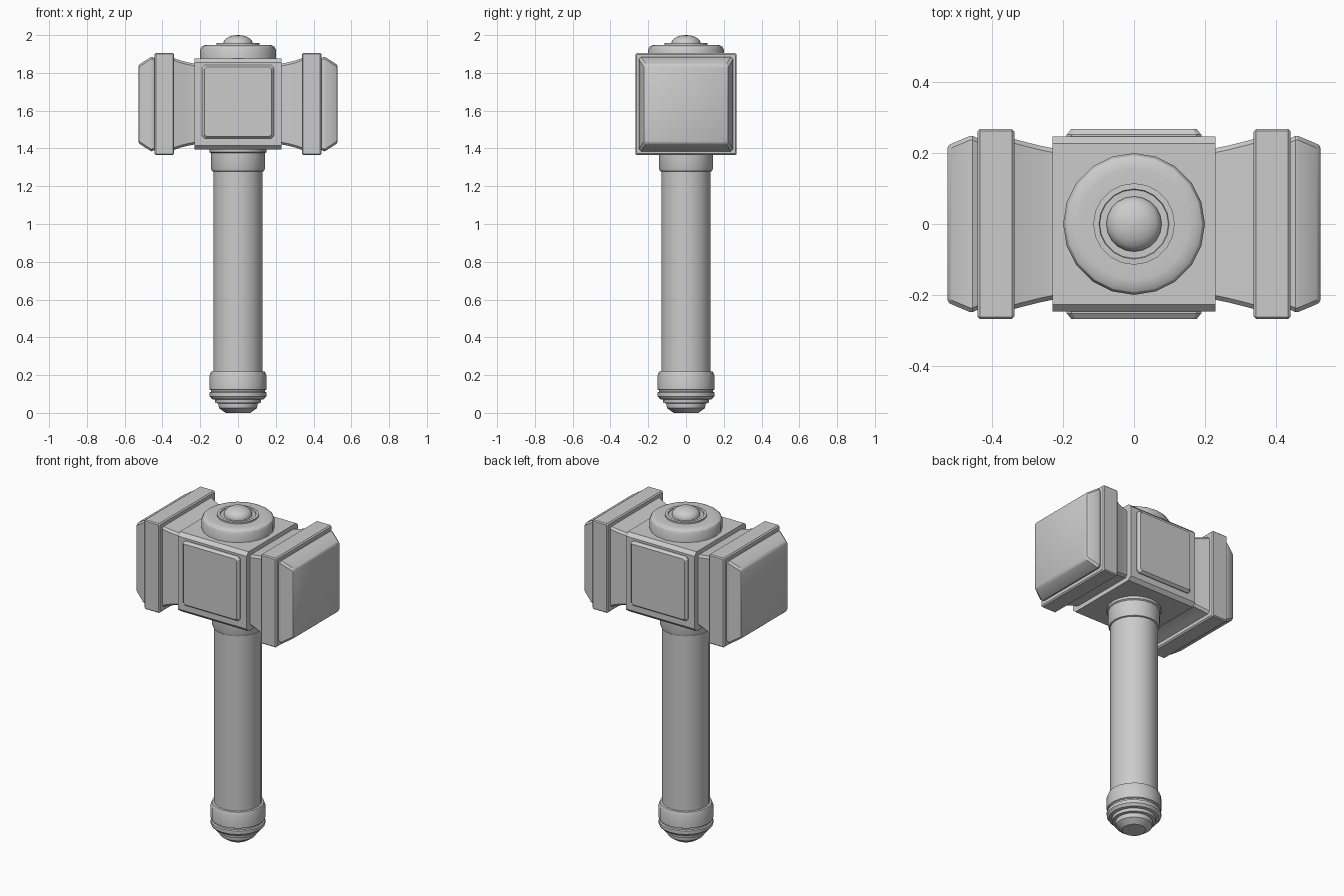
import bpy, bmesh, math

if "Cube" in bpy.data.objects:
    bpy.data.objects.remove(bpy.data.objects["Cube"])

CZ = 1.635  # height of the head's centre


def finish(name, bm, bevel=0.0, segments=2, angle=30):
    bmesh.ops.recalc_face_normals(bm, faces=bm.faces)
    me = bpy.data.meshes.new(name)
    bm.to_mesh(me)
    bm.free()
    ob = bpy.data.objects.new(name, me)
    bpy.context.collection.objects.link(ob)
    bpy.ops.object.select_all(action='DESELECT')
    bpy.context.view_layer.objects.active = ob
    ob.select_set(True)
    bpy.ops.object.shade_smooth_by_angle(angle=math.radians(angle))
    if bevel:
        mod = ob.modifiers.new("edge_bevel", 'BEVEL')
        mod.width, mod.segments = bevel, segments
        mod.limit_method, mod.angle_limit = 'ANGLE', math.radians(25)
    return ob


def loft(name, rings, bevel=0.0):
    """Skin a list of closed rings of points and cap both ends."""
    bm = bmesh.new()
    loops = [[bm.verts.new(p) for p in ring] for ring in rings]
    n = len(loops[0])
    for a, b in zip(loops, loops[1:]):
        for i in range(n):
            j = (i + 1) % n
            bm.faces.new((a[i], a[j], b[j], b[i]))
    bm.faces.new(loops[0])
    bm.faces.new(loops[-1])
    return finish(name, bm, bevel)


def lathe(name, profile, sides=20):
    rings = [[(r * math.cos(2 * math.pi * i / sides),
               r * math.sin(2 * math.pi * i / sides), z) for i in range(sides)]
             for r, z in profile]
    return loft(name, rings)


def outline(a, b, c):
    """Rectangle of half sizes a, b with corners cut by c."""
    return [(a, -b + c), (a, b - c), (a - c, b), (-a + c, b),
            (-a, b - c), (-a, -b + c), (-a + c, -b), (a - c, -b)]


def along_x(name, side, sections):
    """Sections are x, half depth, half height, corner cut."""
    return loft(name, [[(side * x, y, CZ + z) for y, z in outline(hy, hz, c)]
                       for x, hy, hz, c in sections])


# Handle shaft, upper collar and stepped pommel
lathe("handle_shaft", [(.131, .18), (.131, 1.32)])
lathe("handle_collar", [(.125, 1.275), (.138, 1.28), (.143, 1.295), (.143, 1.375),
                        (.15, 1.38), (.15, 1.42)])
lathe("pommel", [(.065, 0), (.1, .025), (.103, .04), (.103, .05), (.12, .052),
                 (.122, .07), (.138, .073), (.15, .088), (.15, .108), (.142, .112),
                 (.142, .12), (.15, .124), (.15, .2), (.143, .218), (.128, .22)])

# Central block of the head, with chamfered long edges
along_x("head_block", 1, [(-.23, .247, .24, .02), (.23, .247, .24, .02)])

# Raised panels on front and back
for label, s in (("front", -1), ("back", 1)):
    loft(label + "_panel", [[(x, s * y, CZ + .012 + z) for x, z in outline(hx, hz, c)]
                            for y, hx, hz, c in ((.22, .19, .195, .014),
                                                 (.252, .19, .195, .014),
                                                 (.268, .177, .183, .01))])

# Flared necks, square flanges and striking faces on both ends
for label, s in (("right", 1), ("left", -1)):
    along_x(label + "_neck", s, [(.2, .213, .213, .012), (.23, .214, .214, .012),
                                 (.265, .221, .221, .012), (.305, .231, .231, .012),
                                 (.35, .243, .247, .012)])
    along_x(label + "_flange", s, [(.338, .261, .263, .003), (.345, .268, .27, .006),
                                   (.435, .268, .27, .006), (.442, .261, .263, .003)])
    along_x(label + "_striking_face", s, [(.43, .236, .238, .01), (.456, .249, .25, .012),
                                          (.462, .249, .249, .012), (.515, .227, .215, .012),
                                          (.523, .222, .208, .012), (.527, .214, .2, .01)])

# Cap on top of the head, with rings and a domed button
lathe("top_disc", [(.2, 1.86), (.2, 1.925), (.193, 1.938), (.18, 1.946), (.157, 1.948),
                   (.115, 1.948), (.115, 1.957), (.099, 1.958), (.097, 1.951), (.05, 1.951)])
dome = [(.078 * math.cos(t), 1.957 + .043 * math.sin(t))
        for t in (math.radians(a) for a in (0, 18, 36, 54, 72, 88))]
lathe("top_button", [(.078, 1.94)] + dome)
